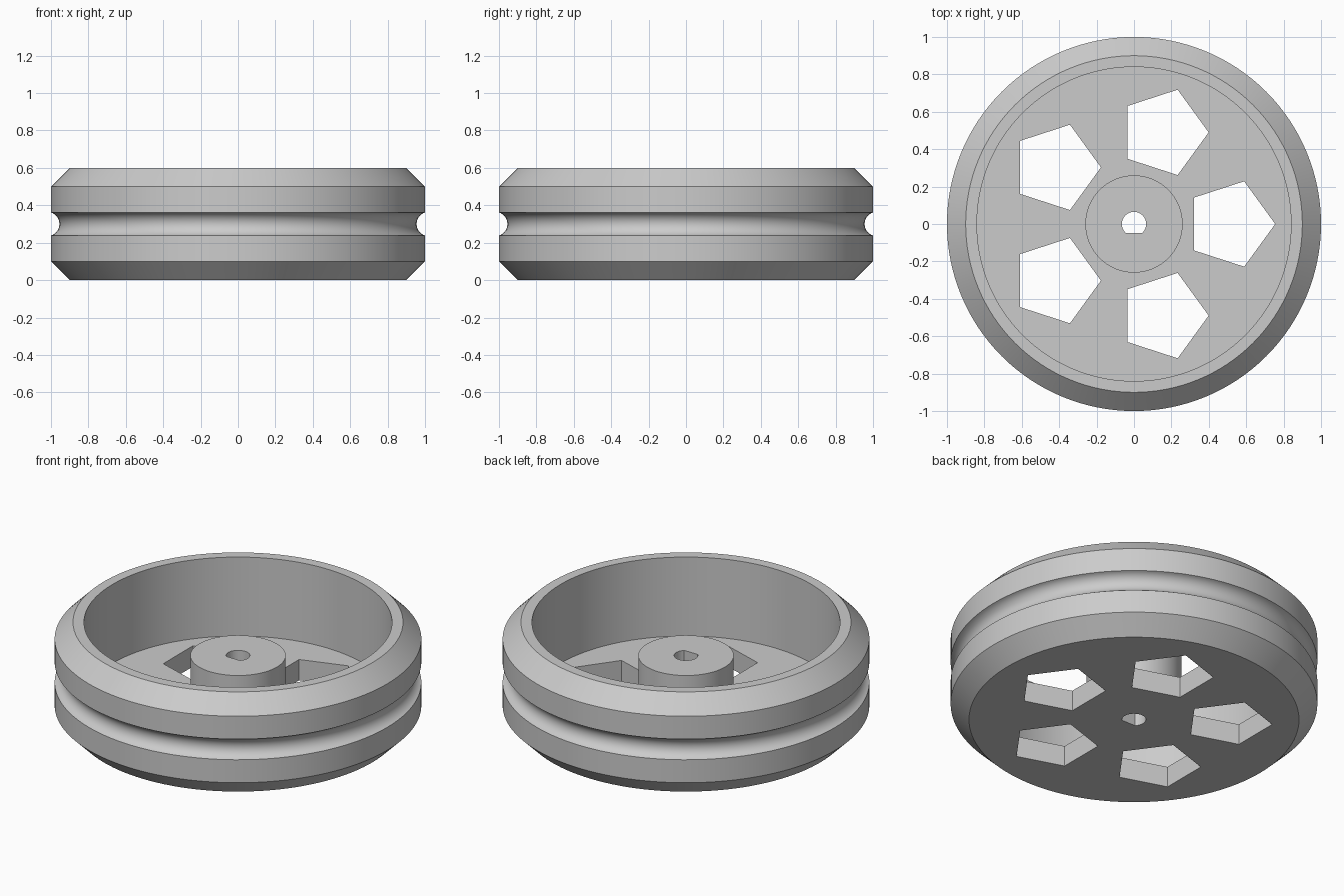
import bpy, bmesh, math

if "Cube" in bpy.data.objects:
    bpy.data.objects.remove(bpy.data.objects["Cube"])

SEG = 128
grey = bpy.data.materials.new("plain_grey")
grey.diffuse_color = (0.6, 0.6, 0.6, 1)
grey.use_nodes = True
grey.node_tree.nodes["Principled BSDF"].inputs["Base Color"].default_value = grey.diffuse_color


def make_object(name, bm):
    bmesh.ops.recalc_face_normals(bm, faces=bm.faces)
    mesh = bpy.data.meshes.new(name)
    bm.to_mesh(mesh)
    bm.free()
    obj = bpy.data.objects.new(name, mesh)
    bpy.context.collection.objects.link(obj)
    mesh.materials.append(grey)
    return obj


def add_prism(bm, points, z0, z1):
    face = bm.faces.new([bm.verts.new((x, y, z0)) for x, y in points])
    ext = bmesh.ops.extrude_face_region(bm, geom=[face])
    top = [v for v in ext["geom"] if isinstance(v, bmesh.types.BMVert)]
    bmesh.ops.translate(bm, verts=top, vec=(0, 0, z1 - z0))


# Wheel: lathed section with chamfers, belt groove, cup and hub
groove_r, groove_x = 0.065, 1.02
half = math.acos(0.02 / groove_r)
groove = []
for i in range(17):
    a = -half + 2 * half * i / 16
    groove.append((groove_x - groove_r * math.cos(a), 0.3 + groove_r * math.sin(a)))
profile = [(0, 0), (0.9, 0), (1, 0.1)] + groove + [
    (1, 0.5), (0.9, 0.6), (0.84, 0.6), (0.84, 0.125),
    (0.26, 0.125), (0.26, 0.4), (0, 0.4)]
bm = bmesh.new()
verts = [bm.verts.new((r, 0, z)) for r, z in profile]
edges = [bm.edges.new(p) for p in zip(verts, verts[1:])]
bmesh.ops.spin(bm, geom=verts + edges, cent=(0, 0, 0), axis=(0, 0, 1),
               angle=2 * math.pi, steps=SEG)
bmesh.ops.remove_doubles(bm, verts=bm.verts, dist=1e-4)
wheel = make_object("pulley_wheel", bm)

# Cutters: five pentagon windows, all pointing to +x, and a D-shaped shaft hole
bm = bmesh.new()
for k in range(5):
    t = 2 * math.pi * k / 5
    cx, cy = 0.515 * math.cos(t), 0.515 * math.sin(t)
    add_prism(bm, [(cx + 0.24 * math.cos(2 * math.pi * i / 5),
                    cy + 0.24 * math.sin(2 * math.pi * i / 5)) for i in range(5)], -0.1, 0.3)
flat = math.asin(-0.047 / 0.065)
add_prism(bm, [(0.065 * math.cos(flat + (math.pi - 2 * flat) * i / 32),
                0.065 * math.sin(flat + (math.pi - 2 * flat) * i / 32))
               for i in range(33)], -0.1, 0.6)
cutter = make_object("hole_cutter", bm)
cutter.hide_render = True

# Cut the holes and shade
mod = wheel.modifiers.new("holes", "BOOLEAN")
mod.operation = "DIFFERENCE"
mod.solver = "EXACT"
mod.object = cutter
bpy.context.view_layer.objects.active = wheel
wheel.select_set(True)
bpy.ops.object.modifier_apply(modifier=mod.name)
bpy.data.objects.remove(cutter)
bpy.ops.object.shade_smooth_by_angle(angle=math.radians(30))
